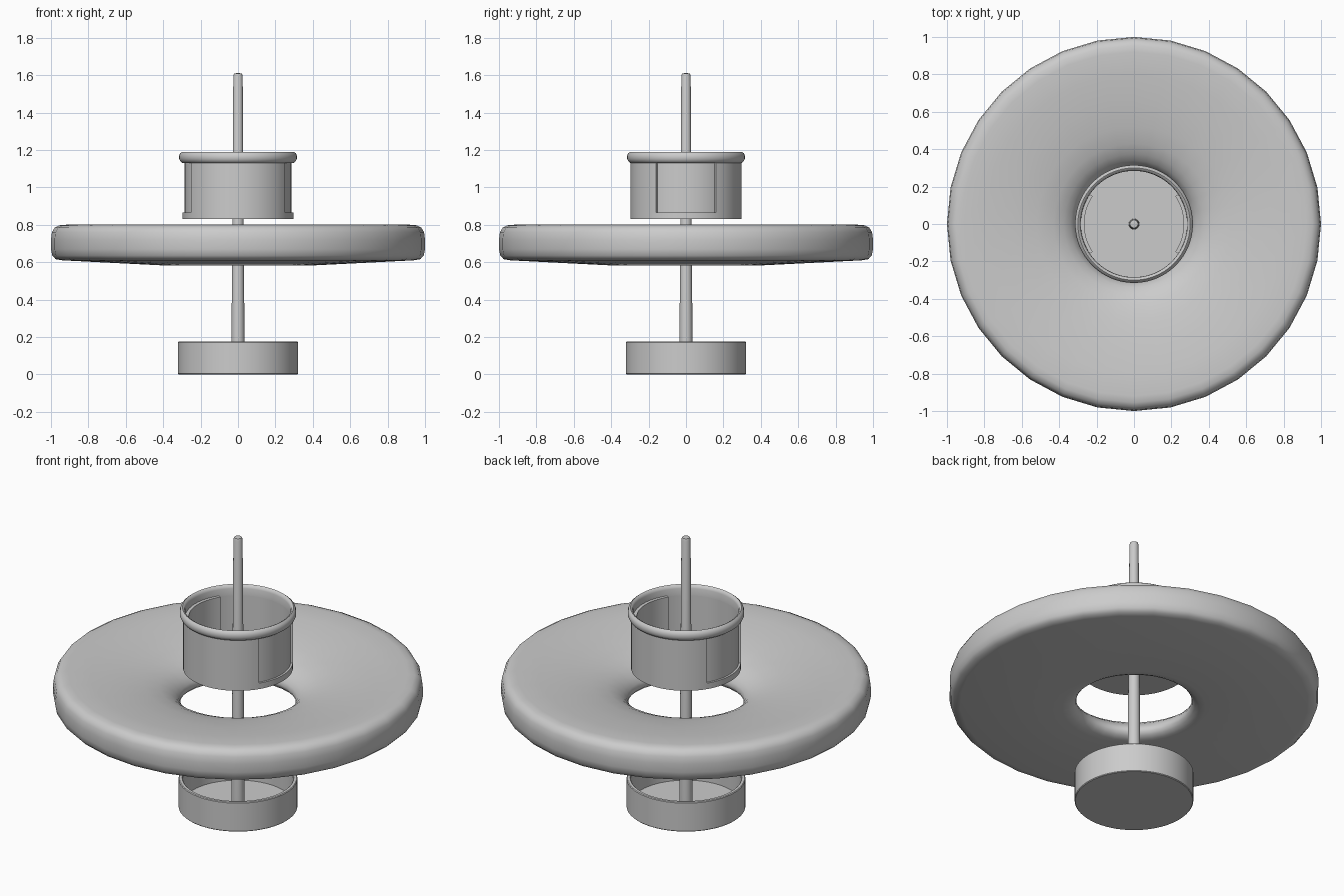
import bpy, bmesh
from math import radians, cos, sin

if "Cube" in bpy.data.objects:
    bpy.data.objects.remove(bpy.data.objects["Cube"])


def lathe(name, profile, segs, start=0, sweep=360, closed=False, angle=35):
    """Revolve (radius, z) points about the z axis; partial sweeps get end caps."""
    bm = bmesh.new()
    full = sweep == 360
    n = segs if full else segs + 1
    rows = []
    for i in range(n):
        a = radians(start + sweep * i / segs)
        rows.append([bm.verts.new((r * cos(a), r * sin(a), z)) for r, z in profile])
    m = len(profile)
    for i in range(segs):
        p, q = rows[i], rows[(i + 1) % n]
        for j in range(m if closed else m - 1):
            k = (j + 1) % m
            bm.faces.new((p[j], q[j], q[k], p[k]))
    if not full:
        bm.faces.new(rows[0])
        bm.faces.new(rows[-1])
    bmesh.ops.remove_doubles(bm, verts=bm.verts, dist=1e-5)
    bmesh.ops.recalc_face_normals(bm, faces=bm.faces)
    mesh = bpy.data.meshes.new(name)
    bm.to_mesh(mesh)
    bm.free()
    ob = bpy.data.objects.new(name, mesh)
    bpy.context.collection.objects.link(ob)
    bpy.ops.object.select_all(action='DESELECT')
    ob.select_set(True)
    bpy.context.view_layer.objects.active = ob
    bpy.ops.object.shade_smooth_by_angle(angle=radians(angle))
    return ob


def ring(r0, r1, z0, z1):
    return [(r0, z0), (r1, z0), (r1, z1), (r0, z1)]


# Open cup at the bottom
lathe("base_cup", [(0, 0), (0.317, 0), (0.321, 0.004), (0.321, 0.171), (0.317, 0.175),
                   (0.302, 0.175), (0.298, 0.171), (0.298, 0.02), (0, 0.02)], 64)

# Tapered centre rod with a softened tip
lathe("centre_rod", [(0, 0.01), (0.036, 0.01), (0.025, 1.595), (0.021, 1.608), (0, 1.612)], 24)

# Wide dished disc with a funnel-shaped hole
lathe("dished_disc", [
    (0.312, 0.63), (0.32, 0.652), (0.34, 0.677), (0.375, 0.705), (0.43, 0.73), (0.52, 0.753),
    (0.65, 0.775), (0.8, 0.792), (0.92, 0.8), (0.955, 0.797), (0.98, 0.785), (0.995, 0.76),
    (1.0, 0.72), (1.0, 0.67), (0.993, 0.635), (0.975, 0.616), (0.94, 0.61), (0.65, 0.595),
    (0.39, 0.582), (0.355, 0.586), (0.33, 0.597), (0.316, 0.613)], 32, closed=True, angle=60)

# Drum: floor with low wall, and rolled rim at the top
WIN = 32.5          # half-angle of each side window
Z0, Z1 = 0.865, 1.13
lathe("drum_floor", [(0, 0.83), (0.297, 0.83), (0.297, Z0), (0.284, Z0), (0.284, 0.845), (0, 0.845)],
      72, start=WIN)
lathe("drum_rim", [(0.284, Z1), (0.297, Z1), (0.308, 1.138), (0.315, 1.152), (0.315, 1.168),
                   (0.31, 1.182), (0.3, 1.19), (0.29, 1.185), (0.285, 1.17)],
      72, start=WIN, closed=True, angle=50)

# Front and back wall sections, and the inset panels on both sides
for label, turn in (("right", 0), ("left", 180)):
    lathe(label + "_inset_panel", ring(0.266, 0.285, Z0 - 0.005, Z1 + 0.005), 14,
          start=turn - WIN - 1.5, sweep=2 * WIN + 3, closed=True)
for label, turn in (("back", 0), ("front", 180)):
    lathe(label + "_drum_wall", ring(0.284, 0.297, Z0, Z1), 23,
          start=turn + WIN, sweep=180 - 2 * WIN, closed=True)
